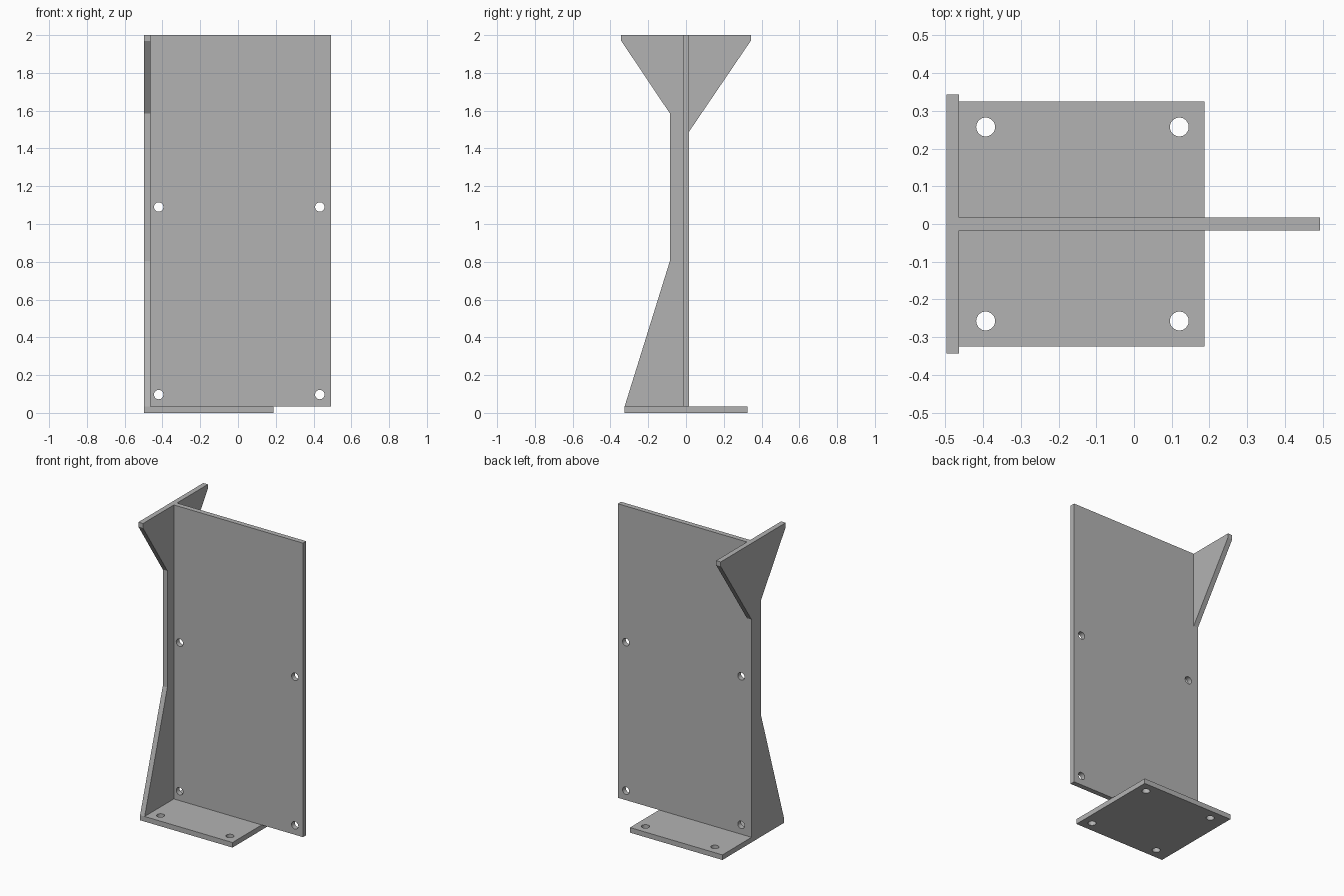
import bpy
import bmesh
from math import pi
from mathutils import Matrix, Vector

default_cube = bpy.data.objects.get("Cube")
if default_cube:
    bpy.data.objects.remove(default_cube, do_unlink=True)

grey = bpy.data.materials.new("steel_grey")
grey.use_nodes = True
grey.diffuse_color = (0.45, 0.45, 0.45, 1)
grey.node_tree.nodes["Principled BSDF"].inputs["Base Color"].default_value = grey.diffuse_color

THICK = 0.034
LEFT, RIGHT = -0.497, 0.493
INNER = LEFT + THICK
HALF = THICK / 2
HOLE_RADIUS = 0.025


def finish(name, bm):
    bmesh.ops.recalc_face_normals(bm, faces=bm.faces)
    mesh = bpy.data.meshes.new(name)
    bm.to_mesh(mesh)
    bm.free()
    mesh.materials.append(grey)
    obj = bpy.data.objects.new(name, mesh)
    bpy.context.collection.objects.link(obj)
    return obj


def prism(name, outline, direction):
    """Extrude a planar outline along a direction."""
    bm = bmesh.new()
    face = bm.faces.new([bm.verts.new(p) for p in outline])
    extruded = bmesh.ops.extrude_face_region(bm, geom=[face])["geom"]
    verts = [g for g in extruded if isinstance(g, bmesh.types.BMVert)]
    bmesh.ops.translate(bm, verts=verts, vec=Vector(direction))
    return finish(name, bm)


def drill(obj, centres, rotation):
    """Cut round bolt holes through a plate."""
    bm = bmesh.new()
    for c in centres:
        bmesh.ops.create_cone(bm, cap_ends=True, segments=32, radius1=HOLE_RADIUS,
                              radius2=HOLE_RADIUS, depth=THICK * 3,
                              matrix=Matrix.Translation(c) @ rotation)
    cutter = finish("hole_cutter", bm)
    cutter.hide_render = True
    mod = obj.modifiers.new("bolt_holes", 'BOOLEAN')
    mod.operation = 'DIFFERENCE'
    mod.solver = 'EXACT'
    mod.object = cutter
    bpy.context.view_layer.objects.active = obj
    bpy.ops.object.modifier_apply(modifier=mod.name)
    bpy.data.objects.remove(cutter, do_unlink=True)
    # Smooth the hole walls only
    bpy.ops.object.select_all(action='DESELECT')
    obj.select_set(True)
    bpy.ops.object.shade_smooth_by_angle()


# Base plate with four bolt holes
base = prism("base_plate", [(LEFT, -0.325, 0), (0.187, -0.325, 0),
                            (0.187, 0.325, 0), (LEFT, 0.325, 0)], (0, 0, THICK))
drill(base, [(x, y, HALF) for x in (-0.393, 0.12) for y in (-0.257, 0.257)],
      Matrix.Identity(4))

# Upright panel with four bolt holes
panel = prism("upright_panel", [(INNER, -HALF, THICK), (RIGHT, -HALF, THICK),
                                (RIGHT, -HALF, 2), (INNER, -HALF, 2)], (0, THICK, 0))
drill(panel, [(x, 0, z) for x in (-0.42, 0.433) for z in (0.097, 1.09)],
      Matrix.Rotation(pi / 2, 4, 'X'))

# Shaped side flange, flared at the top and the foot
profile = [(-0.325, THICK), (-0.085, 0.805), (-0.085, 1.585), (-0.343, 1.97),
           (-0.343, 2), (0.343, 2), (0.343, 1.97), (HALF, 1.49), (HALF, THICK)]
prism("side_flange", [(LEFT, y, z) for y, z in profile], (THICK, 0, 0))
